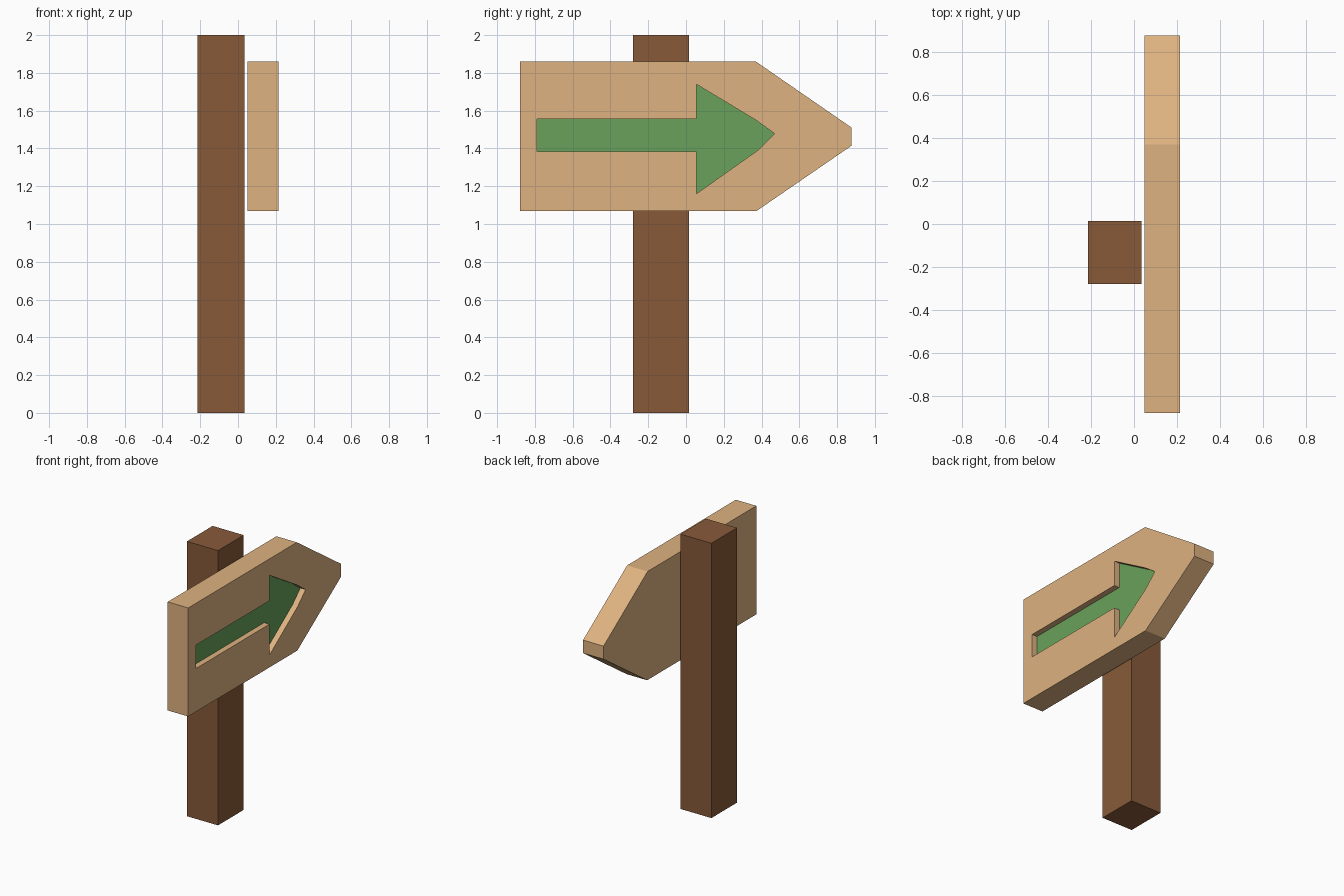
import bpy
import bmesh

cube = bpy.data.objects.get("Cube")
if cube:
    bpy.data.objects.remove(cube, do_unlink=True)


def to_linear(c):
    c /= 255
    return c / 12.92 if c <= 0.04045 else ((c + 0.055) / 1.055) ** 2.4


def make_material(name, rgb):
    color = (*[to_linear(c) for c in rgb], 1)
    mat = bpy.data.materials.new(name)
    mat.use_nodes = True
    mat.diffuse_color = color
    mat.node_tree.nodes["Principled BSDF"].inputs["Base Color"].default_value = color
    return mat


def extrude_profile(name, profile, x0, x1, *materials):
    """Extrude a (y, z) outline from x0 to x1."""
    bm = bmesh.new()
    face = bm.faces.new([bm.verts.new((x0, y, z)) for y, z in profile])
    result = bmesh.ops.extrude_face_region(bm, geom=[face])
    verts = [v for v in result["geom"] if isinstance(v, bmesh.types.BMVert)]
    bmesh.ops.translate(bm, verts=verts, vec=(x1 - x0, 0, 0))
    bmesh.ops.recalc_face_normals(bm, faces=bm.faces)
    mesh = bpy.data.meshes.new(name)
    bm.to_mesh(mesh)
    bm.free()
    for mat in materials:
        mesh.materials.append(mat)
    obj = bpy.data.objects.new(name, mesh)
    bpy.context.collection.objects.link(obj)
    return obj


dark_wood = make_material("dark wood", (135, 90, 57))
light_wood = make_material("light wood", (222, 178, 128))
green = make_material("green paint", (104, 161, 91))

# Square post
extrude_profile("post", [(-0.28, 0), (0.015, 0), (0.015, 2), (-0.28, 2)],
                -0.215, 0.035, dark_wood)

# Pointed sign board with a blunt tip
front, recess = 0.215, 0.042
board = extrude_profile(
    "sign_board",
    [(-0.88, 1.07), (0.375, 1.07), (0.877, 1.415),
     (0.877, 1.51), (0.37, 1.86), (-0.88, 1.86)],
    0.05, front, light_wood, green)

# Arrow carved into the board
cutter = extrude_profile(
    "arrow_cutter",
    [(-0.79, 1.385), (0.055, 1.385), (0.055, 1.16), (0.38, 1.39),
     (0.47, 1.478), (0.37, 1.55), (0.055, 1.74), (0.055, 1.555), (-0.79, 1.555)],
    front - recess, front + 0.1, light_wood)
cutter.hide_render = True
carve = board.modifiers.new("carve", "BOOLEAN")
carve.operation = "DIFFERENCE"
carve.solver = "EXACT"
carve.object = cutter
bpy.context.view_layer.update()
carved = bpy.data.meshes.new_from_object(
    board.evaluated_get(bpy.context.evaluated_depsgraph_get()))
board.modifiers.clear()
board.data = carved
bpy.data.objects.remove(cutter, do_unlink=True)

# Green floor of the carved arrow
for face in board.data.polygons:
    is_floor = face.normal.x > 0.9 and face.center.x < front - recess / 2
    face.material_index = 1 if is_floor else 0
